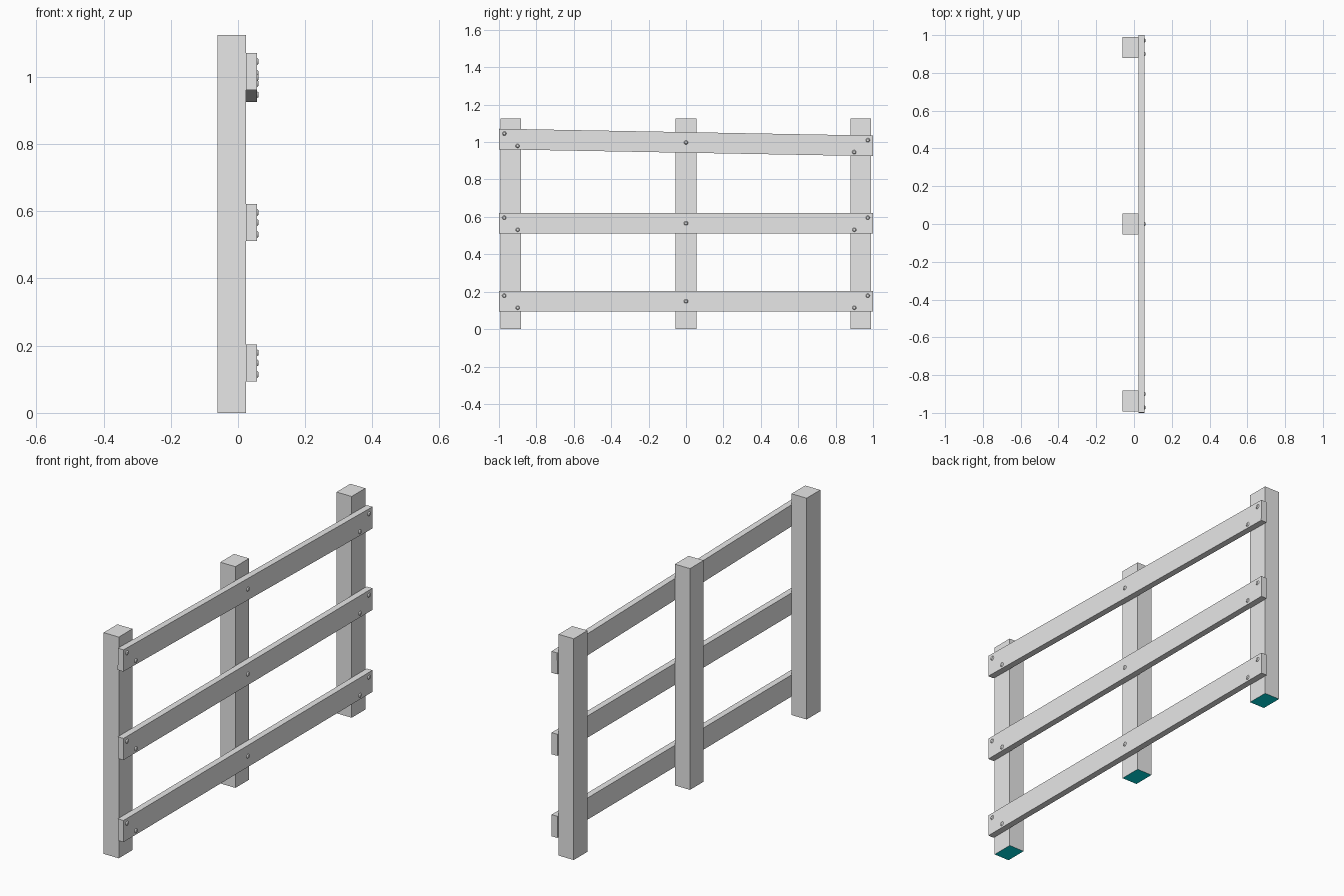
import bpy
import math
from mathutils import Matrix, Vector

cube = bpy.data.objects.get("Cube")
if cube:
    bpy.data.objects.remove(cube, do_unlink=True)


def make_material(name, rgb):
    mat = bpy.data.materials.new(name)
    mat.use_nodes = True
    mat.diffuse_color = (*rgb, 1)
    mat.node_tree.nodes["Principled BSDF"].inputs["Base Color"].default_value = (*rgb, 1)
    return mat


GREY = make_material("pale_grey", (0.8, 0.8, 0.8))
TEAL = make_material("teal", (0.0, 0.8, 0.85))

POST_X = (-0.061, 0.024)
RAIL_X = (0.024, 0.056)
POST_WIDTH, POST_HEIGHT = 0.11, 1.125
RAIL_HEIGHT = 0.11


def box(name, size, matrix):
    bpy.ops.mesh.primitive_cube_add(size=1)
    obj = bpy.context.object
    obj.name = name
    obj.data.transform(Matrix.Diagonal((*size, 1)))
    obj.matrix_world = matrix
    obj.data.materials.append(GREY)
    return obj


def bolt(name, matrix, y, z):
    bpy.ops.mesh.primitive_cone_add(vertices=12, radius1=0.011, radius2=0.007, depth=0.005)
    obj = bpy.context.object
    obj.name = name
    x = (RAIL_X[1] - RAIL_X[0]) / 2 + 0.0025
    obj.matrix_world = (matrix @ Matrix.Translation((x, y, z))
                        @ Matrix.Rotation(math.pi / 2, 4, "Y"))
    obj.data.materials.append(GREY)


# Posts, with teal undersides
for name, y in (("front_post", -0.937), ("middle_post", 0), ("back_post", 0.934)):
    centre = Vector((sum(POST_X) / 2, y, POST_HEIGHT / 2))
    post = box(name, (POST_X[1] - POST_X[0], POST_WIDTH, POST_HEIGHT),
               Matrix.Translation(centre))
    post.data.materials.append(TEAL)
    for face in post.data.polygons:
        face.material_index = int(face.normal.z < -0.5)

# Rails, the top one sagging toward the back, each with five bolts
for name, z, tilt in (("bottom_rail", 0.149, 0), ("middle_rail", 0.566, 0),
                      ("top_rail", 0.998, -0.0183)):
    matrix = (Matrix.Translation((sum(RAIL_X) / 2, 0, z))
              @ Matrix.Rotation(tilt, 4, "X"))
    box(name, (RAIL_X[1] - RAIL_X[0], 2, RAIL_HEIGHT), matrix)
    bolt(name + "_middle_bolt", matrix, 0, 0)
    for side, sign in (("front", -1), ("back", 1)):
        bolt(f"{name}_{side}_outer_bolt", matrix, sign * 0.972, 0.03)
        bolt(f"{name}_{side}_inner_bolt", matrix, sign * 0.9, -0.035)
